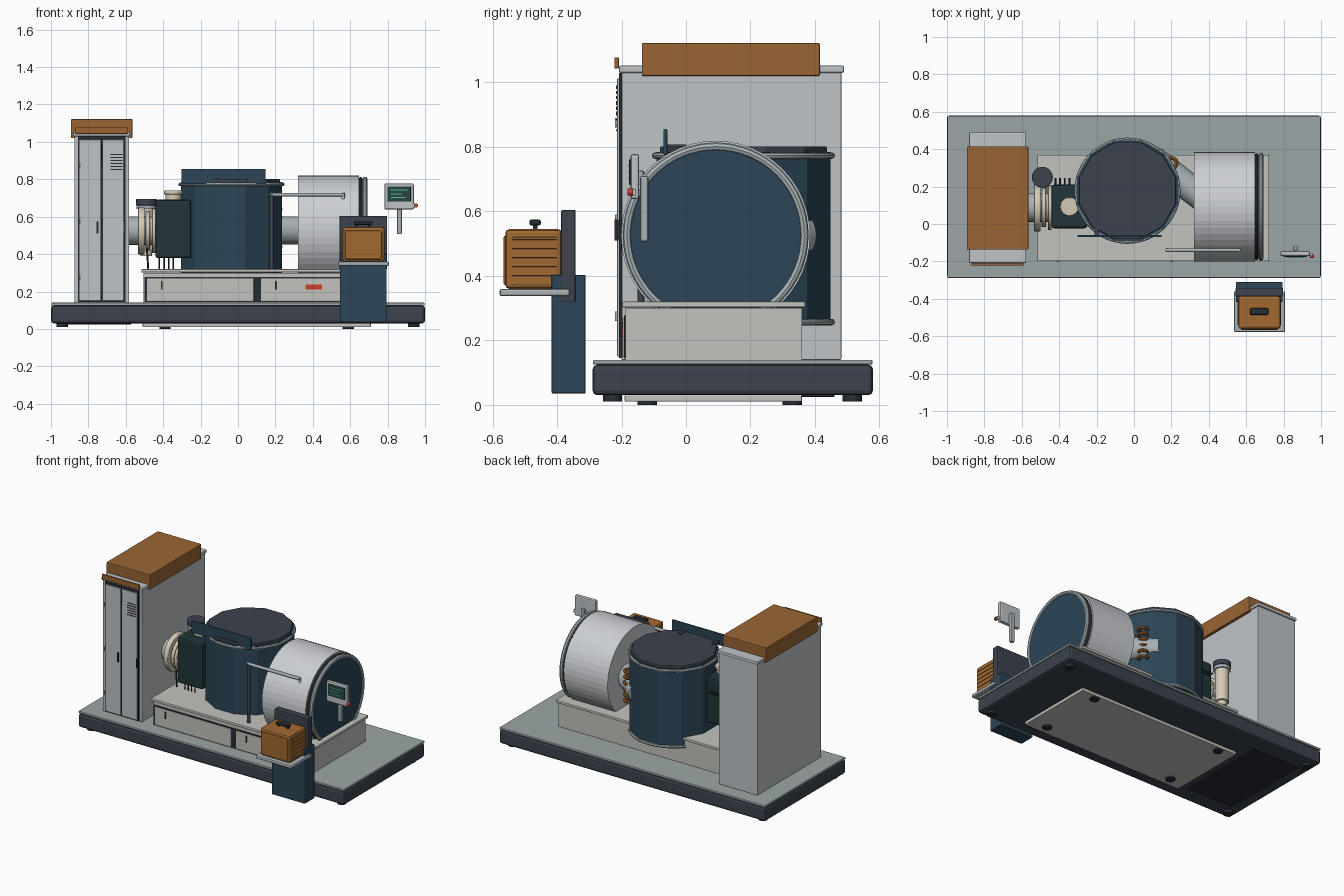
import bpy, math
from mathutils import Vector

COL = {
    "slate": (0.045, 0.055, 0.075), "deck": (0.33, 0.38, 0.38), "grey": (0.52, 0.55, 0.57),
    "stone": (0.54, 0.55, 0.51), "blue": (0.025, 0.06, 0.095), "orange": (0.32, 0.13, 0.035),
    "copper": (0.36, 0.14, 0.03), "green": (0.015, 0.035, 0.04), "cream": (0.66, 0.59, 0.47),
    "dark": (0.02, 0.025, 0.035), "steel": (0.4, 0.45, 0.47), "red": (0.6, 0.05, 0.02),
    "drum": (0.6, 0.62, 0.65), "screen": (0.02, 0.06, 0.06), "teal": (0.1, 0.5, 0.35),
}
MATS = {}
for k, c in COL.items():
    MATS[k] = bpy.data.materials.new(k)
    MATS[k].diffuse_color = (*c, 1)


def finish(o, name, mat, bevel=0, seg=2):
    o.name = name
    o.data.materials.append(MATS[mat])
    if bevel:
        m = o.modifiers.new("bevel", "BEVEL")
        m.width, m.segments = bevel, seg
        m.limit_method = "ANGLE"
    return o


def box(name, x0, x1, y0, y1, z0, z1, mat, bevel=0, seg=2):
    bpy.ops.mesh.primitive_cube_add(size=1, location=((x0 + x1) / 2, (y0 + y1) / 2, (z0 + z1) / 2))
    o = bpy.context.object
    o.scale = (x1 - x0, y1 - y0, z1 - z0)
    bpy.ops.object.transform_apply(location=False, rotation=False, scale=True)
    return finish(o, name, mat, bevel, seg)


def cyl(name, a, b, r, mat, n=24, smooth=True, bevel=0, spin=0):
    a, b = Vector(a), Vector(b)
    d = b - a
    bpy.ops.mesh.primitive_cylinder_add(vertices=n, radius=r, depth=d.length, location=(a + b) / 2)
    o = bpy.context.object
    if d.x == 0 and d.y == 0:
        o.rotation_euler.z = spin
    else:
        o.rotation_euler = d.to_track_quat("Z", "Y").to_euler()
    if smooth:
        bpy.ops.object.shade_smooth_by_angle()
    return finish(o, name, mat, bevel)


def ring(name, loc, R, r, mat, axis="z", n=48):
    rot = (0, math.pi / 2, 0) if axis == "x" else (0, 0, 0)
    bpy.ops.mesh.primitive_torus_add(location=loc, rotation=rot, major_radius=R, minor_radius=r,
                                     major_segments=n, minor_segments=8)
    bpy.ops.object.shade_smooth_by_angle()
    return finish(bpy.context.object, name, mat)


# Skid base, deck, feet and underside panels
box("base_skid", -1, 1, -0.29, 0.58, 0.03, 0.125, "slate", 0.015)
box("deck_plate", -0.998, 0.998, -0.288, 0.578, 0.125, 0.14, "deck", 0.004)
for x in (-0.94, 0.94):
    for y in (-0.228, 0.515):
        cyl("levelling_foot", (x, y, 0.01), (x, y, 0.035), 0.03, "dark")
box("underside_panel", -0.51, 0.71, -0.19, 0.36, 0.01, 0.032, "stone", 0.004)
box("underside_hatch", -0.92, -0.57, -0.17, 0.46, 0.025, 0.032, "dark", 0.002)
for x in (-0.39, 0.59):
    for y in (-0.12, 0.33):
        cyl("panel_bolt", (x, y, 0), (x, y, 0.012), 0.03, "dark", 16)

# Tall control cabinet with double doors
box("cabinet_body", -0.875, -0.583, -0.2, 0.482, 0.14, 1.03, "grey", 0.003)
box("cabinet_cap", -0.882, -0.577, -0.208, 0.49, 1.03, 1.052, "grey", 0.005)
box("cabinet_door_recess", -0.855, -0.602, -0.207, -0.195, 0.145, 1.03, "dark")
for x0, hx in ((-0.847, -0.75), (-0.722, -0.606)):
    box("cabinet_door", x0, x0 + 0.112, -0.214, -0.2, 0.15, 1.012, "grey", 0.003)
    box("cabinet_door_handle", hx - 0.006, hx + 0.004, -0.222, -0.21, 0.51, 0.575, "dark", 0.002)
for i in range(6):
    z = 0.85 + i * 0.016
    box("cabinet_vent_slot", -0.682, -0.618, -0.217, -0.21, z, z + 0.004, "dark")
    box("cabinet_latch_slot", -0.733, -0.725, -0.217, -0.21, z + 0.05, z + 0.06, "dark")
for z in (0.26, 0.56, 0.86):
    box("cabinet_hinge", -0.853, -0.846, -0.22, -0.205, z, z + 0.03, "steel", 0.002)
box("cabinet_roof_unit", -0.893, -0.565, -0.137, 0.415, 1.02, 1.122, "orange", 0.004)
box("cabinet_header_strip", -0.87, -0.59, -0.222, -0.208, 1.043, 1.078, "orange", 0.003)

# Low plinth carrying the vessels
box("plinth_body", -0.505, 0.705, -0.188, 0.36, 0.14, 0.3, "stone")
box("plinth_top", -0.517, 0.722, -0.198, 0.37, 0.302, 0.32, "stone", 0.004)
box("plinth_shadow_gap", -0.5, 0.7, -0.192, -0.18, 0.145, 0.278, "dark")
for x0, x1 in ((-0.487, 0.085), (0.122, 0.69)):
    box("plinth_front_panel", x0, x1, -0.197, -0.185, 0.148, 0.27, "stone", 0.004)
    box("plinth_panel_pull", x0 + 0.075, x0 + 0.083, -0.203, -0.195, 0.21, 0.255, "dark", 0.002)
box("plinth_warning_tag", 0.36, 0.45, -0.2, -0.195, 0.212, 0.238, "red")

# Faceted upright vessel
vx, vy = -0.035, 0.178
cyl("vessel_body", (vx, vy, 0.25), (vx, vy, 0.785), 0.279, "blue", 12, False, spin=math.pi / 12)
for z in (0.257, 0.773):
    ring("vessel_flange", (vx, vy, z), 0.274, 0.01, "steel")
cyl("vessel_lid", (vx, vy, 0.78), (vx, vy, 0.802), 0.268, "slate", 12, False, 0.004, math.pi / 12)
box("vessel_sign_plate", -0.303, 0.147, -0.07, -0.058, 0.775, 0.855, "blue", 0.003)
for x in (-0.2, 0.05):
    box("sign_bracket", x - 0.01, x + 0.01, -0.06, 0.0, 0.79, 0.808, "slate")

# Horizontal drum
dy, dz = 0.092, 0.526
cyl("drum_shell", (0.32, dy, dz), (0.648, dy, dz), 0.293, "drum", 48, False)
cyl("drum_gasket", (0.64, dy, dz), (0.672, dy, dz), 0.277, "slate", 48)
cyl("drum_end_plate", (0.66, dy, dz), (0.684, dy, dz), 0.27, "blue", 48)
ring("drum_end_flange", (0.679, dy, dz), 0.275, 0.013, "steel", "x", 64)
ring("drum_inner_ring", (0.655, dy, dz), 0.277, 0.009, "slate", "x", 64)

# Ducts and copper coil
cyl("transfer_duct", (0.1, 0.345, dz), (0.42, 0.1, dz), 0.075, "steel", 32)
cyl("cabinet_duct", (-0.6, 0.088, dz), (-0.25, 0.088, dz), 0.076, "steel", 32)
for x0, x1, r in ((-0.535, -0.5, 0.127), (-0.495, -0.47, 0.105), (-0.46, -0.44, 0.12)):
    cyl("duct_flange", (x0, 0.088, dz), (x1, 0.088, dz), r, "cream", 32, bevel=0.004)
for i in range(6):
    ring("cooling_coil", (0.2, 0.325, 0.44 + i * 0.04), 0.028, 0.01, "copper", n=20)

# Upright pump
cyl("pump_body", (-0.49, 0.25, 0.42), (-0.49, 0.25, 0.665), 0.043, "cream")
cyl("pump_base", (-0.49, 0.25, 0.39), (-0.49, 0.25, 0.425), 0.03, "cream")
cyl("pump_collar", (-0.49, 0.25, 0.64), (-0.49, 0.25, 0.66), 0.052, "steel")
cyl("pump_cap", (-0.49, 0.25, 0.66), (-0.49, 0.25, 0.695), 0.056, "slate", bevel=0.005)
cyl("pump_elbow", (-0.49, 0.25, 0.5), (-0.49, 0.12, 0.525), 0.03, "steel")

# Dark power module with insulator and cables
box("power_module", -0.442, -0.25, -0.023, 0.21, 0.378, 0.692, "green", 0.014)
cyl("insulator", (-0.345, 0.093, 0.69), (-0.345, 0.093, 0.725), 0.042, "cream")
cyl("insulator_cap", (-0.345, 0.093, 0.718), (-0.345, 0.093, 0.74), 0.05, "cream", bevel=0.004)
for i in range(4):
    x = -0.42 + i * 0.025
    cyl("module_cable", (x, 0.03, 0.32), (x, 0.03, 0.385), 0.004, "dark", 8)
    cyl("module_stub", (x, 0.205, 0.6), (x, 0.245, 0.6), 0.005, "dark", 8)
cyl("ground_cable", (-0.48, 0.03, 0.32), (-0.487, 0.03, 0.43), 0.005, "green", 8)

# Swing arm on a post
cyl("arm_post", (0.18, -0.14, 0.32), (0.18, -0.14, 0.722), 0.011, "slate", 16)
cyl("arm_rail", (0.168, -0.14, 0.718), (0.565, -0.14, 0.718), 0.01, "steel", 16)
cyl("arm_tip", (0.562, -0.14, 0.69), (0.562, -0.14, 0.726), 0.009, "steel", 16)

# Operator display
box("display_case", 0.783, 0.94, -0.172, -0.145, 0.638, 0.778, "grey", 0.008)
box("display_screen", 0.8, 0.924, -0.176, -0.168, 0.682, 0.762, "screen", 0.002)
for z, w in ((0.74, 0.09), (0.72, 0.06), (0.7, 0.08)):
    box("display_trace", 0.815, 0.815 + w, -0.178, -0.174, z, z + 0.005, "teal")
box("display_stem", 0.85, 0.876, -0.142, -0.117, 0.507, 0.71, "steel", 0.006)
cyl("stop_button", (0.951, -0.182, 0.66), (0.951, -0.165, 0.66), 0.011, "red", 16)
box("stop_button_mount", 0.935, 0.955, -0.168, -0.155, 0.65, 0.67, "grey")

# Front loading stand with carry case
box("stand_pedestal", 0.545, 0.795, -0.417, -0.311, 0.035, 0.403, "blue", 0.005)
box("stand_back_panel", 0.543, 0.797, -0.387, -0.342, 0.318, 0.605, "slate", 0.005)
box("stand_tray", 0.535, 0.807, -0.578, -0.36, 0.337, 0.36, "steel", 0.007)
box("carry_case", 0.558, 0.783, -0.56, -0.385, 0.36, 0.545, "copper", 0.012)
box("carry_case_front", 0.572, 0.769, -0.566, -0.55, 0.372, 0.525, "copper", 0.006)
for i in range(6):
    z = 0.372 + i * 0.028
    for x in (0.558, 0.783):
        box("case_rib", x - 0.004, x + 0.004, -0.54, -0.4, z, z + 0.008, "orange", 0.002)
box("case_handle", 0.62, 0.718, -0.486, -0.45, 0.556, 0.575, "dark", 0.007)
for x in (0.635, 0.703):
    box("case_handle_post", x - 0.007, x + 0.007, -0.475, -0.461, 0.54, 0.562, "dark")
